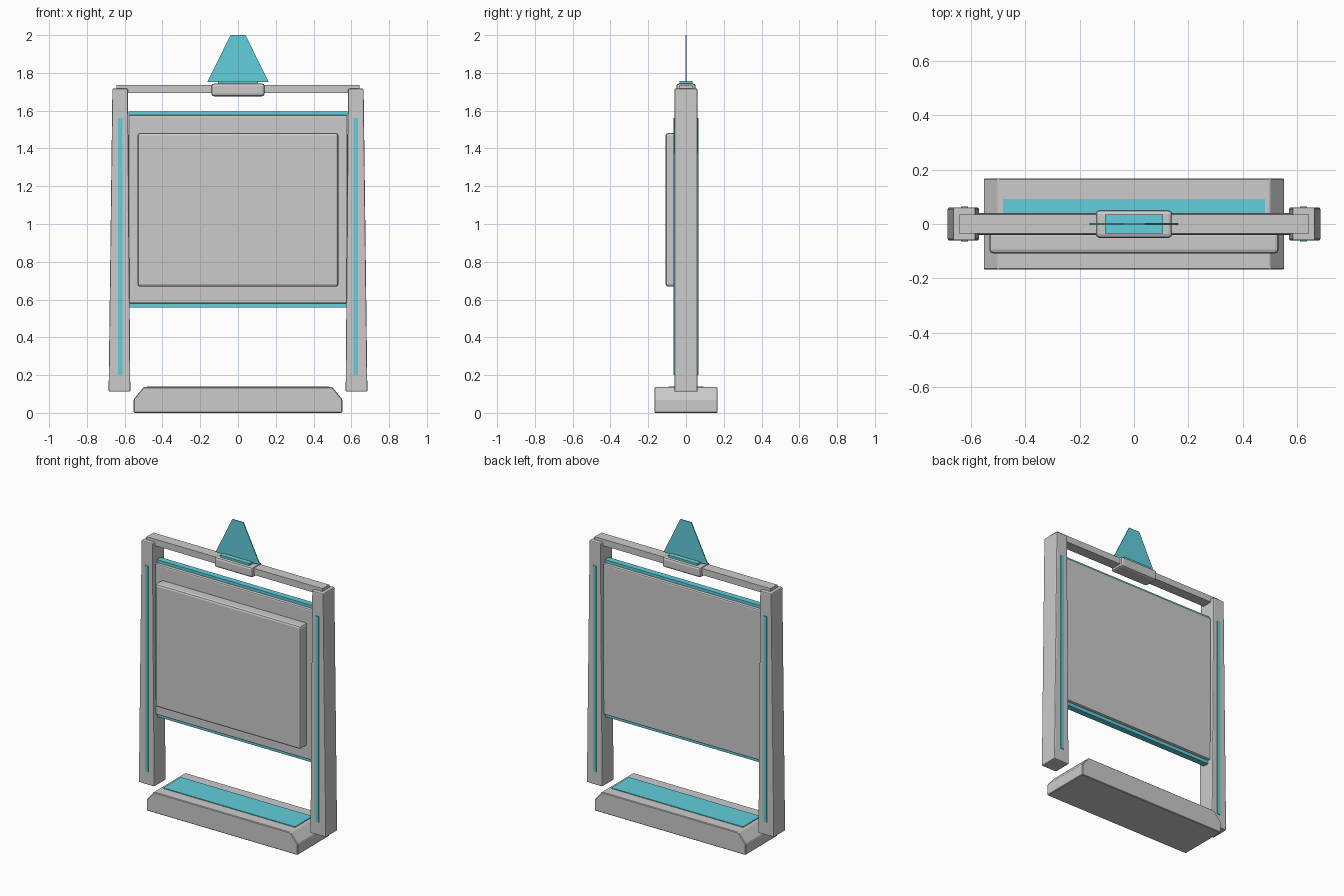
import bpy, bmesh

if "Cube" in bpy.data.objects:
    bpy.data.objects.remove(bpy.data.objects["Cube"])


def material(name, rgb):
    m = bpy.data.materials.new(name)
    m.diffuse_color = (*rgb, 1)
    m.use_nodes = True
    m.node_tree.nodes["Principled BSDF"].inputs["Base Color"].default_value = m.diffuse_color
    return m


GREY = material("light grey", (0.6, 0.6, 0.6))
TEAL = material("glowing teal", (0.12, 0.62, 0.71))


def prism(name, profile, y0, y1, mat, bevel=0, segments=2):
    """Extrude an (x, z) outline from y0 to y1."""
    bm = bmesh.new()
    face = bm.faces.new([bm.verts.new((x, y0, z)) for x, z in profile])
    ext = bmesh.ops.extrude_face_region(bm, geom=[face])
    verts = [v for v in ext["geom"] if isinstance(v, bmesh.types.BMVert)]
    bmesh.ops.translate(bm, verts=verts, vec=(0, y1 - y0, 0))
    bmesh.ops.recalc_face_normals(bm, faces=bm.faces[:])
    mesh = bpy.data.meshes.new(name)
    bm.to_mesh(mesh)
    bm.free()
    mesh.materials.append(mat)
    ob = bpy.data.objects.new(name, mesh)
    bpy.context.collection.objects.link(ob)
    if bevel:
        mod = ob.modifiers.new("rounded edges", "BEVEL")
        mod.width, mod.segments = bevel, segments
    return ob


def box(name, x0, x1, y0, y1, z0, z1, mat, bevel=0):
    return prism(name, [(x0, z0), (x1, z0), (x1, z1), (x0, z1)], y0, y1, mat, bevel)


# Floor base with chamfered ends and a glowing top plate
prism("base", [(-0.552, 0), (0.552, 0), (0.552, 0.072), (0.5, 0.136),
               (-0.5, 0.136), (-0.552, 0.072)], -0.167, 0.167, GREY, 0.004, 1)
box("base_light", -0.482, 0.482, -0.092, 0.092, 0.132, 0.141, TEAL)

# Tapered side posts with light strips front and back
for side, s in (("left", -1), ("right", 1)):
    prism(side + "_post", [(s * x, z) for x, z in
          ((0.57, 0.112), (0.685, 0.112), (0.665, 1.717), (0.583, 1.717))],
          -0.061, 0.061, GREY, 0.006)
    box(side + "_post_light", s * 0.623 - 0.012, s * 0.623 + 0.012,
        -0.065, 0.065, 0.2, 1.56, TEAL)

# Hanging board, raised front screen and edge lights
box("board", -0.579, 0.579, -0.04, 0.04, 0.58, 1.577, GREY, 0.008)
box("screen", -0.532, 0.532, -0.108, -0.03, 0.668, 1.482, GREY, 0.014)
box("top_edge_light", -0.579, 0.579, -0.02, 0.02, 1.57, 1.596, TEAL)
box("bottom_edge_light", -0.579, 0.579, -0.02, 0.02, 0.558, 0.585, TEAL)

# Crossbar, central hub and fin
box("crossbar", -0.643, 0.643, -0.035, 0.035, 1.693, 1.736, GREY)
box("hub", -0.141, 0.141, -0.051, 0.051, 1.676, 1.744, GREY, 0.014)
box("hub_light", -0.107, 0.107, -0.035, 0.035, 1.74, 1.758, TEAL)
prism("fin", [(-0.162, 1.752), (0.162, 1.752), (0.04, 2.0), (-0.04, 2.0)],
      -0.003, 0.003, TEAL)
